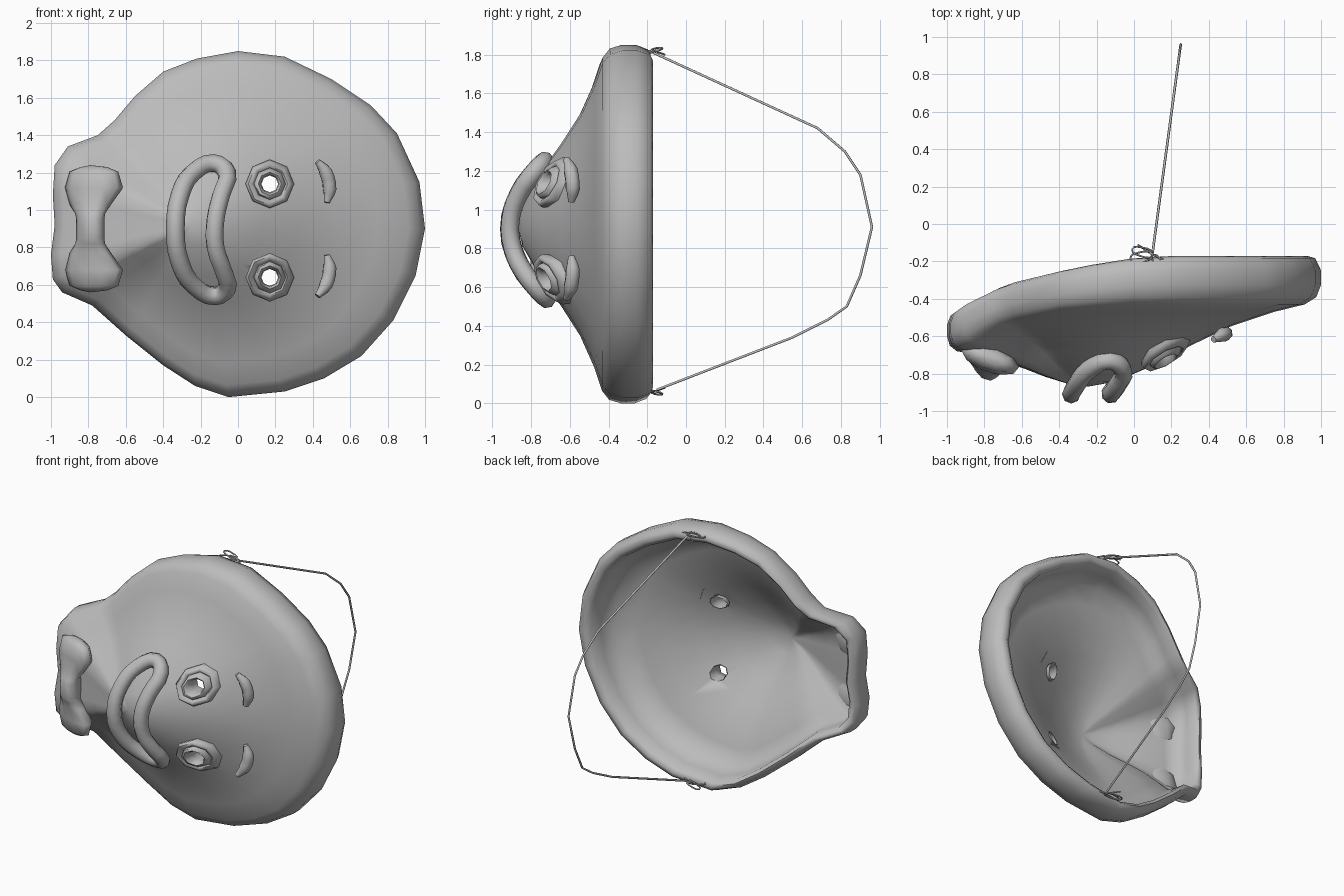
import bpy, bmesh
from math import sin, cos, pi
from mathutils import Vector

cube = bpy.data.objects.get("Cube")
if cube:
    bpy.data.objects.remove(cube, do_unlink=True)

grey = bpy.data.materials.new("plain_grey")
grey.use_nodes = True
grey.diffuse_color = (0.5, 0.5, 0.5, 1)
grey.node_tree.nodes["Principled BSDF"].inputs["Base Color"].default_value = grey.diffuse_color
parts = []


def loft(name, rings, start=None, end=None):
    """Skin a list of equal rings; optional tip points close the ends."""
    bm = bmesh.new()
    rows = [[bm.verts.new(p) for p in ring] for ring in rings]
    n = len(rows[0])
    for a, b in zip(rows, rows[1:]):
        for i in range(n):
            j = (i + 1) % n
            bm.faces.new((a[i], a[j], b[j], b[i]))
    for tip, row in ((start, rows[0]), (end, rows[-1])):
        if tip is not None:
            v = bm.verts.new(tip)
            for i in range(n):
                bm.faces.new((v, row[i], row[(i + 1) % n]))
    bmesh.ops.recalc_face_normals(bm, faces=bm.faces)
    mesh = bpy.data.meshes.new(name)
    bm.to_mesh(mesh)
    bm.free()
    obj = bpy.data.objects.new(name, mesh)
    bpy.context.collection.objects.link(obj)
    mesh.materials.append(grey)
    parts.append(obj)
    return obj


def tube(name, points, radius, cyclic=False, smooth=True, taper=False, sides=1):
    """Round tube along a path."""
    curve = bpy.data.curves.new(name, "CURVE")
    curve.dimensions = "3D"
    curve.bevel_depth = radius
    curve.bevel_resolution = sides
    curve.resolution_u = 3
    curve.use_fill_caps = True
    spline = curve.splines.new("BEZIER")
    spline.bezier_points.add(len(points) - 1)
    for k, (bp, p) in enumerate(zip(spline.bezier_points, points)):
        bp.co = p
        bp.handle_left_type = bp.handle_right_type = "AUTO" if smooth else "VECTOR"
        if taper and k in (0, len(points) - 1):
            bp.radius = 0.45
    spline.use_cyclic_u = cyclic
    curve.materials.append(grey)
    obj = bpy.data.objects.new(name, curve)
    bpy.context.collection.objects.link(obj)
    parts.append(obj)
    return obj


def along(x, table):
    """Piecewise linear lookup."""
    if x <= table[0][0]:
        return table[0][1]
    for (a, p), (b, q) in zip(table, table[1:]):
        if x <= b:
            return p + (q - p) * (x - a) / (b - a)
    return table[-1][1]


# Mask shell: outline rings shrinking toward the nose point
outline = [(1, .9), (.97, 1.15), (.85, 1.41), (.71, 1.56), (.5, 1.7), (.25, 1.82),
           (0, 1.85), (-.22, 1.81), (-.4, 1.74), (-.55, 1.61), (-.66, 1.48), (-.75, 1.4),
           (-.91, 1.34), (-.98, 1.24), (-.99, 1.08), (-.98, .92), (-1, .76), (-.99, .63),
           (-.94, .56), (-.78, .49), (-.6, .33), (-.4, .17), (-.23, .06), (-.05, 0),
           (.25, .03), (.46, .1), (.66, .22), (.83, .41), (.95, .65)]
nose_x, nose_y, nose_z = -.25, -.87, .92
front_edge = [(-1, -.68), (-.75, -.53), (-.4, -.46), (0, -.43)]
back_edge = [(-1, -.48), (-.9, -.41), (-.7, -.32), (-.3, -.23), (.1, -.17)]
slope = [(0, 0), (.12, .06), (.3, .28), (.45, .51), (.62, .74), (.8, .91), (.93, 1)]


def shell_ring(t, depth):
    ring = []
    for x, z in outline:
        front, back = along(x, front_edge), along(x, back_edge)
        ring.append((nose_x + (x - nose_x) * t, depth(t, front, back),
                     nose_z + (z - nose_z) * t))
    return ring


def outer(t, front, back):
    return nose_y + (front - nose_y) * along(t, slope)


def inner(t, front, back):
    return outer(t, front, back) + .045


def side(k):
    return lambda t, front, back: front + (back - front) * k


rings = [shell_ring(t, outer) for t, f in slope[1:]]
rings += [shell_ring(t, side(k)) for t, k in
          ((.98, .15), (1, .4), (1, .7), (.975, .95), (.94, 1), (.91, .9), (.9, .55))]
rings += [shell_ring(t, inner) for t in (.87, .75, .62, .45, .3, .12)]
mask = loft("mask_shell", rings, (nose_x, nose_y, nose_z), (nose_x, nose_y + .045, nose_z))

# Eyes: stepped rims around holes cut through the shell
eye_profile = [(.125, -.05), (.13, 0), (.115, .025), (.095, .025), (.085, .01),
               (.078, .035), (.062, .045), (.05, .03), (.045, -.02), (.05, -.085)]
for label, s in (("left", 1), ("right", -1)):
    center = Vector((.17, -.69, .89 + .25 * s))
    u, v = Vector((1, .5, 0)), Vector((0, .4 * s, 1))

    def eye_ring(r, h, n=8):
        return [center + Vector((0, -h, 0)) + r * (cos(2 * pi * i / n) * u + sin(2 * pi * i / n) * v)
                for i in range(n)]

    cutter = loft("eye_cutter", [eye_ring(.053, .3), eye_ring(.053, -.3)],
                  center - Vector((0, .3, 0)), center + Vector((0, .3, 0)))
    cutter.hide_render = True
    mod = mask.modifiers.new("eye_hole", "BOOLEAN")
    mod.operation, mod.solver, mod.object = "DIFFERENCE", "EXACT", cutter
    bpy.context.view_layer.objects.active = mask
    bpy.ops.object.modifier_apply(modifier=mod.name)
    parts.remove(cutter)
    bpy.data.objects.remove(cutter, do_unlink=True)
    loft("eye_rim_" + label, [eye_ring(r, h) for r, h in eye_profile])

    # Brow
    brow = [(.425, .36), (.47, .3), (.49, .21), (.475, .14)]
    tube("brow_" + label, [(x, -.83 + .5 * x, .9 + s * d) for x, d in brow],
         .038, taper=True, sides=2)

# Mouth: one closed lip loop bent over the muzzle
lips = [(-.13, 1.25), (-.24, 1.2), (-.31, 1.08), (-.335, .9), (-.31, .72), (-.23, .59),
        (-.12, .54), (-.06, .58), (-.08, .68), (-.12, .8), (-.12, .95), (-.09, 1.08), (-.06, 1.2)]
tube("mouth", [(x, -.91 + .19 * ((z - .9) / .36) ** 2, z) for x, z in lips],
     .05, cyclic=True, sides=2)

# Bow tie: mirrored elliptical sections along z
half = [(.33, .07, .03), (.305, .13, .06), (.22, .155, .075), (.13, .11, .075),
        (.08, .08, .07), (.05, .075, .085)]
sections = half + [(-d, w, t) for d, w, t in reversed(half)]
bow = []
for d, w, t in sections:
    cy = -.72 - .03 * (abs(d) < .1)
    bow.append([(-.79 + w * cos(a) + .02 * (abs(d) > .2), cy + t * sin(a) - .3 * w * cos(a), .9 + d)
                for a in (2 * pi * i / 10 for i in range(10))])
loft("bow_tie", bow, (-.79, -.71, 1.24), (-.79, -.71, .56))

# Elastic cord and its tied knots
cord = [(-.17, 1.81), (.68, 1.42), (.82, 1.3), (.9, 1.18), (.96, .91), (.9, .66),
        (.83, .5), (.73, .43), (.55, .34), (-.15, .07)]
tube("cord", [(.12 + .135 * y, y, z) for y, z in cord], .007, smooth=False)
for label, z, s in (("top", 1.82, 1), ("bottom", .06, -1)):
    knot = Vector((.1, -.165, z))
    for k, (dx, dy) in enumerate(((-.11, .03), (-.12, -.02), (.05, -.07))):
        tip = Vector((dx, dy, s * (.015 - .02 * k)))
        bulge = Vector((-dy, dx, 0)) * .2
        tube(f"knot_loop_{label}_{k}", [knot, knot + tip * .6 + bulge, knot + tip,
                                        knot + tip * .6 - bulge], .005, cyclic=True)
    for k, (dx, dy) in enumerate(((.07, -.03), (-.08, .055))):
        tube(f"knot_end_{label}_{k}", [knot, knot + Vector((dx, dy, -.02 * s))], .005)

# Turn curves to meshes and smooth everything
bpy.ops.object.select_all(action="DESELECT")
for obj in parts:
    obj.select_set(True)
bpy.context.view_layer.objects.active = mask
bpy.ops.object.convert(target="MESH")
bpy.ops.object.shade_smooth_by_angle(angle=1.1)
